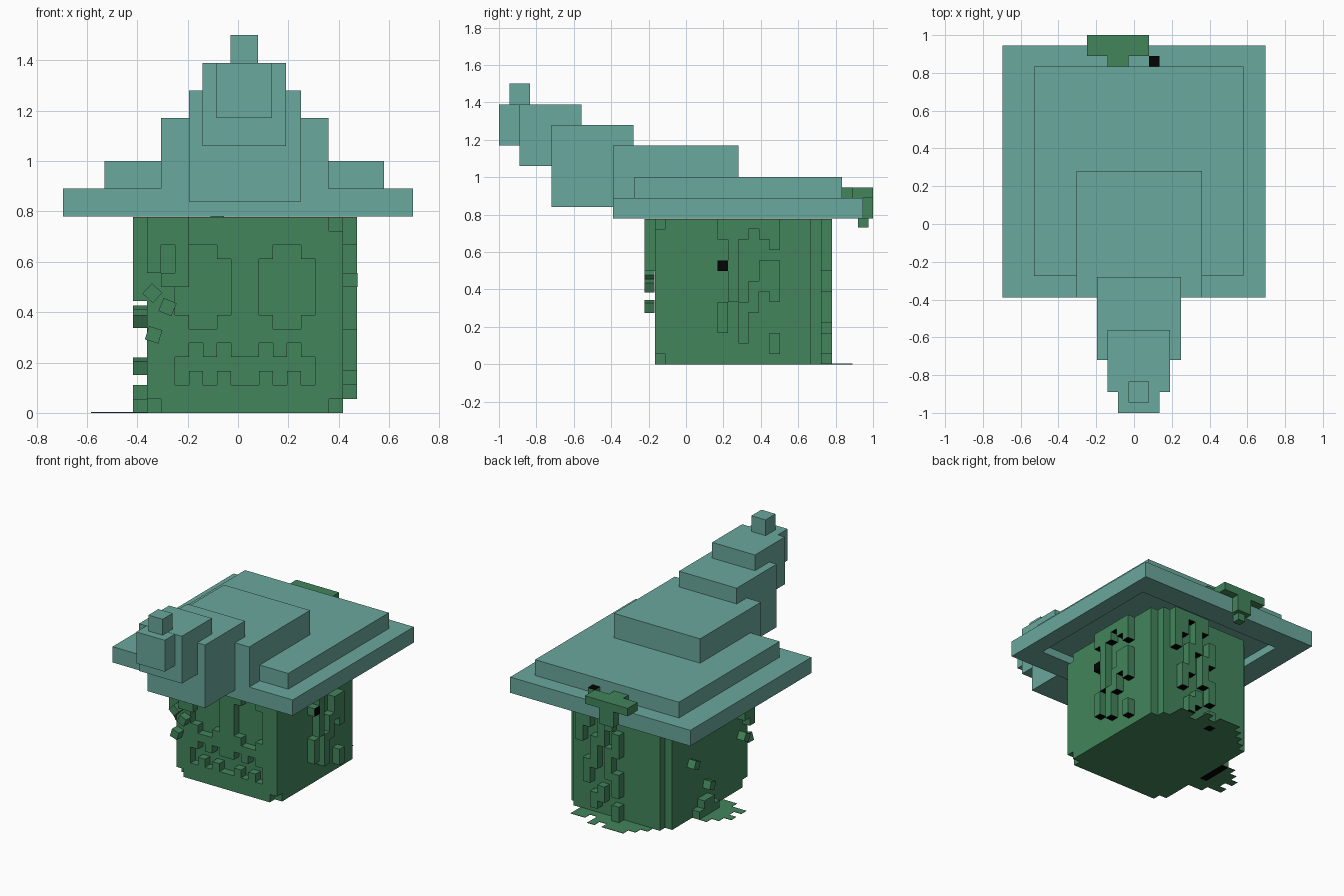
import bpy
import bmesh
from mathutils import Matrix, Vector

if "Cube" in bpy.data.objects:
    bpy.data.objects.remove(bpy.data.objects["Cube"])

U = 1 / 18                            # edge of one small block
ORIGIN = Vector((-0.361, -0.165, 0))  # lower corner of the body grid
W, D, H = 14, 16, 14                  # body size in blocks


def material(name, rgb):
    m = bpy.data.materials.new(name)
    m.use_nodes = True
    m.diffuse_color = (*rgb, 1)
    bsdf = m.node_tree.nodes["Principled BSDF"]
    bsdf.inputs["Base Color"].default_value = (*rgb, 1)
    bsdf.inputs["Roughness"].default_value = 0.9
    return m


GREEN = material("leaf green", (0.056, 0.235, 0.107))
TEAL = material("felt teal", (0.144, 0.392, 0.333))
BLACK = material("hollow black", (0.001, 0.001, 0.001))


def finish(name, bm, *mats):
    mesh = bpy.data.meshes.new(name)
    bm.to_mesh(mesh)
    bm.free()
    for m in mats:
        mesh.materials.append(m)
    obj = bpy.data.objects.new(name, mesh)
    bpy.context.collection.objects.link(obj)
    return obj


def box(name, xs, ys, zs, mat, tilt=None):
    lo, hi = (Vector(p) for p in zip(xs, ys, zs))
    bm = bmesh.new()
    bmesh.ops.create_cube(bm, size=1)
    m = Matrix.Translation((lo + hi) / 2)
    if tilt:
        m = m @ Matrix.Rotation(tilt[0], 4, tilt[1])
    bm.transform(m @ Matrix.Diagonal((*(hi - lo), 1)))
    return finish(name, bm, mat)


def blocks(name, cells, height=U, hollow=False):
    """Outer skin of a set of grid cells; hollow ones are dark below."""
    bm = bmesh.new()
    verts = {}

    def corner(p):
        if p not in verts:
            verts[p] = bm.verts.new(ORIGIN + Vector((p[0] * U, p[1] * U, p[2] * height)))
        return verts[p]

    for c in cells:
        for axis in range(3):
            for side in (0, 1):
                n = list(c)
                n[axis] += 2 * side - 1
                if tuple(n) in cells:
                    continue
                ring = []
                for u, v in ((0, 0), (1, 0), (1, 1), (0, 1)):
                    p = list(c)
                    p[axis] += side
                    p[(axis + 1) % 3] += u
                    p[(axis + 2) % 3] += v
                    ring.append(corner(tuple(p)))
                face = bm.faces.new(ring if side else ring[::-1])
                if hollow and axis == 2 and side == 0:
                    face.material_index = 1
    return finish(name, bm, GREEN, BLACK)


def pattern(text, first, top):
    """Column and row of every # in a drawing, listed from the top row down."""
    return [(first + i, top - r) for r, line in enumerate(text.split())
            for i, ch in enumerate(line) if ch == "#"]


# Body: block with notched corners and a carved face
body = {(x, y, z) for x in range(W) for y in range(D) for z in range(H)}
for x in (0, W - 1):
    body -= {(x, D - 1, z) for z in range(H)}
    body -= {(x, 0, 0), (x, 0, H - 1)}
face = pattern("""
...##....##...
..####..####..
..####..####..
..####..####..
..####..####..
...##....##...
..............
...#.#..#.#...
..##########..
..#.#.##.#.#..""", 0, 11)
body -= {(x, 0, z) for x, z in face}
blocks("carved_body", body)

# Vines: one block thick on each side
left = pattern("""
######
###.##
.#...#
.#....
##..##
.#..##
.#.###
.#.#.#
#.##..
#.#...
#.#...
..#..#
.....#""", 6, H - 1)
back = pattern("""
.#####
.##.##
..#.##
#.#..#
#.##.#
##.#..
.#.#..
.#.##.
##..#.
#...#.
#.#...
..##..
#..#..
#.....""", 6, H - 1)
front = pattern("### ### #.# #.# .##", 0, H - 1)
right = pattern("""
###..##
##...##
##....#
#.....#
##.....
#......""", 0, H - 1) + pattern(".##. ####", 7, 1)
blocks("left_vine", {(W, y, z) for y, z in left}, hollow=True)
blocks("right_vine", {(-1, y, z) for y, z in right}, hollow=True)
blocks("back_vine", {(x, D, z) for x, z in back}, hollow=True)
blocks("front_vine", {(x, -1, z) for x, z in front}, hollow=True)
hole = ORIGIN + Vector((W + 1, 6, 9)) * U
box("vine_opening", (hole.x, hole.x + 0.002), (hole.y, hole.y + U),
    (hole.z, hole.z + U), BLACK)

# Loose tilted leaf blocks
for i, (x, y, z, angle, axis) in enumerate((
        (-0.34, -0.195, 0.475, 0.75, "Y"), (-0.28, -0.195, 0.42, 0.4, "Y"),
        (-0.335, -0.195, 0.31, 0.3, "Y"), (-0.39, -0.08, 0.375, 0.5, "X"),
        (-0.39, 0.47, 0.39, 0.4, "X"), (-0.39, 0.3, 0.185, 0.3, "X"))):
    r = U / 2
    box(f"leaf_block_{i + 1}", (x - r, x + r), (y - r, y + r), (z - r, z + r),
        GREEN, (angle, axis))

# Flat leaf patches on the ground
blocks("back_ground_leaves", {(x, y, 0) for x, y in pattern("""
...###.#...
..######.##
.##########""", 1, D + 2)}, height=0.003)
blocks("right_ground_leaves", {(x, y, 0) for x, y in pattern("""
..##
.###
####
.###
####
..##""", -4, 10)}, height=0.003)

# Hat: brim with a recessed underside
bx, by = (-0.695, 0.695), (-0.39, 0.945)
ix, iy = (-0.53, 0.58), (-0.22, 0.78)
low = (0.78, 0.835)
box("brim_top", bx, by, (0.835, 0.89), TEAL)
box("brim_front", bx, (by[0], iy[0]), low, TEAL)
box("brim_back", bx, (iy[1], by[1]), low, TEAL)
box("brim_right", (bx[0], ix[0]), iy, low, TEAL)
box("brim_left", (ix[1], bx[1]), iy, low, TEAL)

# Hat crown: shrinking blocks that lean forward
for name, xs, ys, zs in (
        ("crown_base", (-0.53, 0.58), (-0.275, 0.835), (0.89, 1.0)),
        ("crown_lower", (-0.305, 0.36), (-0.39, 0.28), (0.89, 1.17)),
        ("crown_middle", (-0.195, 0.25), (-0.72, -0.28), (0.84, 1.28)),
        ("crown_upper", (-0.14, 0.19), (-0.89, -0.56), (1.06, 1.39)),
        ("crown_end", (-0.085, 0.135), (-1.0, -0.83), (1.17, 1.389)),
        ("crown_tip", (-0.03, 0.08), (-0.945, -0.835), (1.389, 1.5))):
    box(name, xs, ys, zs, TEAL)

# Leaf sprig hanging over the back of the brim
for name, xs, ys, zs in (
        ("sprig_top", (-0.25, 0.08), (0.89, 1.0), (0.89, 0.945)),
        ("sprig_root", (-0.14, -0.03), (0.835, 0.89), (0.89, 0.945)),
        ("sprig_bud", (0.08, 0.135), (0.835, 0.89), (0.89, 0.943)),
        ("sprig_drop", (-0.14, -0.03), (0.945, 1.0), (0.78, 0.89)),
        ("sprig_end", (-0.11, -0.055), (0.92, 0.975), (0.73, 0.78))):
    box(name, xs, ys, zs, GREEN)
box("sprig_opening", (0.08, 0.135), (0.835, 0.89), (0.943, 0.945), BLACK)
